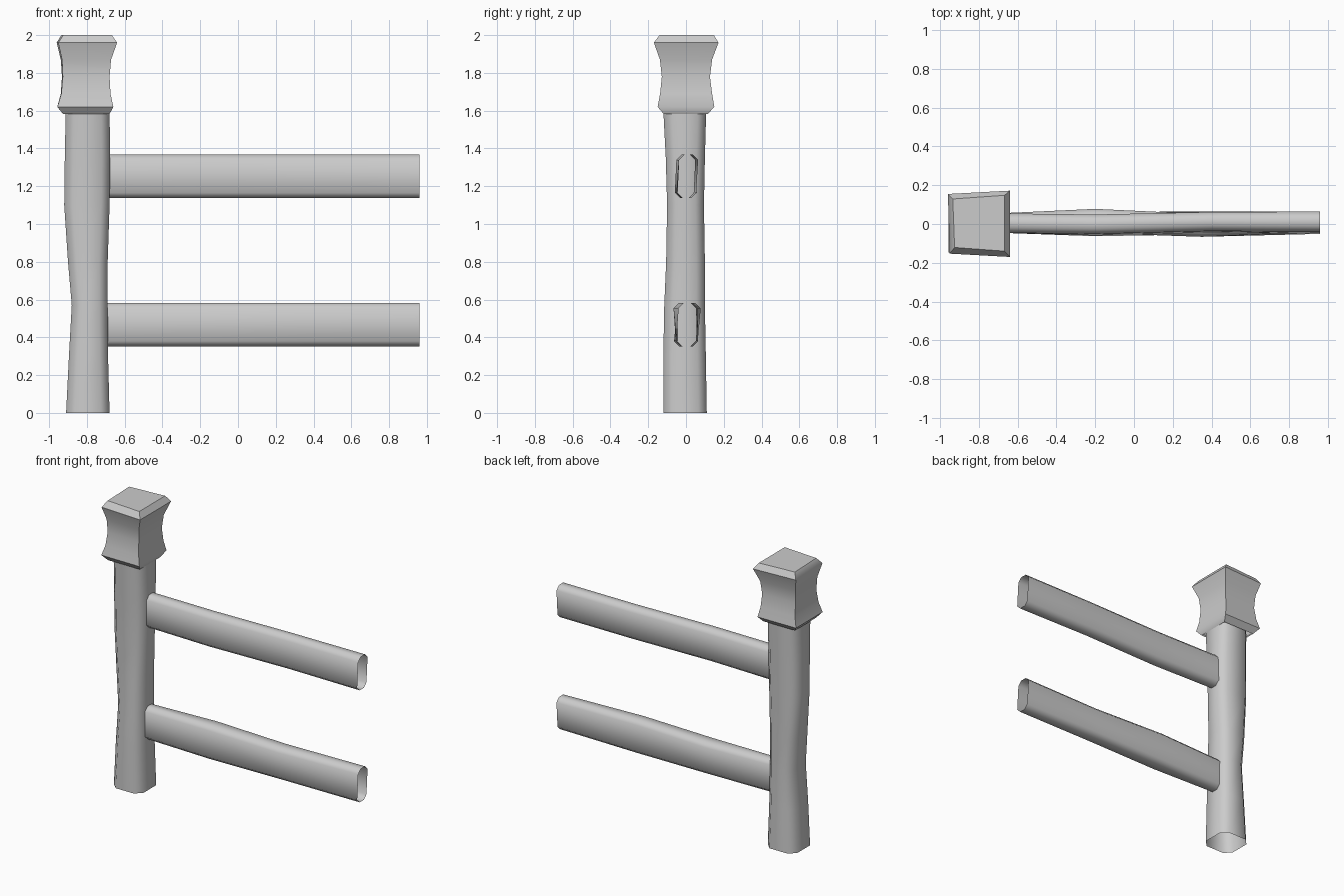
import bpy, bmesh

if "Cube" in bpy.data.objects:
    bpy.data.objects.remove(bpy.data.objects["Cube"])


def section(a0, a1, b0, b1, c):
    """Chamfered rectangle outline, counter-clockwise."""
    return [(a0 + c, b0), (a1 - c, b0), (a1, b0 + c), (a1, b1 - c),
            (a1 - c, b1), (a0 + c, b1), (a0, b1 - c), (a0, b0 + c)]


def loft(name, rings, cap_end=False, angle=40):
    bm = bmesh.new()
    loops = [[bm.verts.new(p) for p in r] for r in rings]
    n = len(loops[0])
    for lo, hi in zip(loops, loops[1:]):
        for i in range(n):
            j = (i + 1) % n
            bm.faces.new((lo[i], lo[j], hi[j], hi[i]))
    if cap_end:
        bm.faces.new(loops[-1])
    me = bpy.data.meshes.new(name)
    bm.to_mesh(me)
    bm.free()
    ob = bpy.data.objects.new(name, me)
    bpy.context.collection.objects.link(ob)
    bpy.ops.object.select_all(action='DESELECT')
    ob.select_set(True)
    bpy.context.view_layer.objects.active = ob
    bpy.ops.object.shade_smooth_by_angle(angle=angle * 3.14159 / 180)
    return ob


# Post: hand-hewn, open at the bottom (z, x0, x1, y0, y1)
post = [(0, -.91, -.68, -.12, .11), (.3, -.895, -.688, -.12, .105),
        (.57, -.88, -.69, -.115, .10), (.8, -.90, -.69, -.105, .10),
        (1.1, -.92, -.68, -.10, .095), (1.35, -.917, -.677, -.107, .10),
        (1.6, -.912, -.68, -.12, .107)]
loft("post", [[(x, y, z) for x, y in section(x0, x1, y0, y1, .045)]
              for z, x0, x1, y0, y1 in post], angle=60)

# Post cap: waisted block with a slightly skewed square plan
cap = [(1.582, -.925, -.68, -.118, .115), (1.62, -.957, -.66, -.15, .15),
       (1.69, -.938, -.675, -.137, .138), (1.78, -.932, -.68, -.128, .127),
       (1.87, -.938, -.672, -.138, .138), (1.96, -.96, -.64, -.17, .172),
       (2.0, -.935, -.668, -.14, .148)]
rings = []
for z, x0, x1, y0, y1 in cap:
    s = .018 * (z - 1.58) / .4
    rings.append([(x0 + s * .5, y0 + s, z), (x1, y0, z), (x1, y1, z), (x0, y1 - s, z)])
loft("post_cap", rings, cap_end=True, angle=50)

# Rails: stations of (x, y0, y1, top lean), open ended
rails = {
    "upper_rail": (1.137, 1.367, [(-.70, -.045, .055, .0), (-.2, -.055, .045, .004),
                                  (.4, -.04, .058, .004), (.96, -.045, .058, .006)]),
    "lower_rail": (.352, .582, [(-.70, -.045, .055, .0), (-.2, -.055, .07, .008),
                                (.35, -.06, .058, -.006), (.96, -.045, .058, .006)]),
}
for name, (z0, z1, stations) in rails.items():
    rings = []
    for x, y0, y1, lean in stations:
        rings.append([(x, y + (lean if z > (z0 + z1) / 2 else -lean), z)
                      for y, z in section(y0, y1, z0, z1, .028)])
    loft(name, rings, angle=60)
